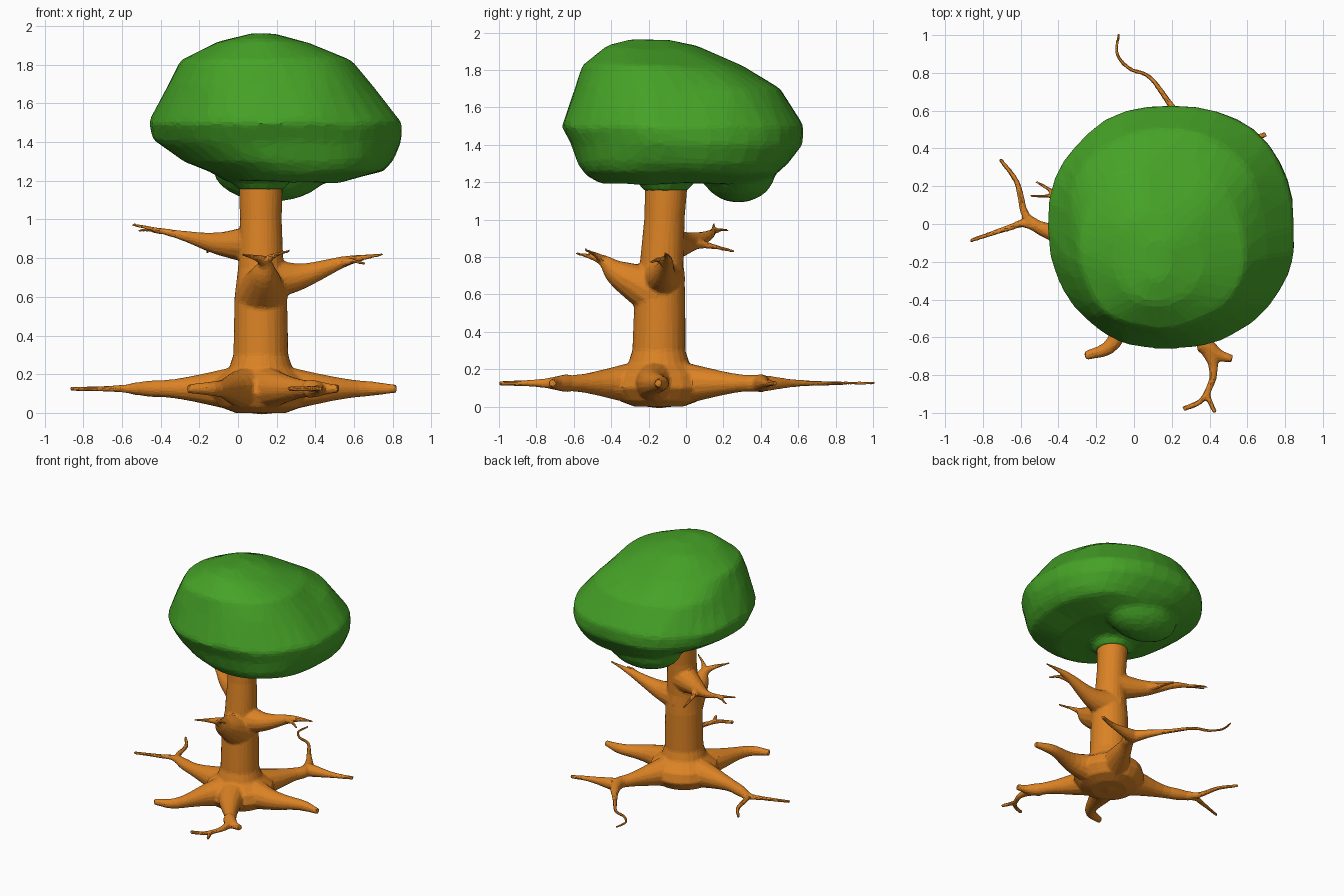
import bpy, bmesh, math
from mathutils import Vector, noise

if "Cube" in bpy.data.objects:
    bpy.data.objects.remove(bpy.data.objects["Cube"])


def material(name, rgb):
    m = bpy.data.materials.new(name)
    m.diffuse_color = (*rgb, 1)
    m.use_nodes = True
    m.node_tree.nodes["Principled BSDF"].inputs["Base Color"].default_value = m.diffuse_color
    return m


bark = material("orange bark", (0.71, 0.225, 0.018))
leaf = material("leaf green", (0.06, 0.36, 0.02))


def skin(bm, rings):
    """Join a list of point rings into a closed skin."""
    loops = [[bm.verts.new(p) for p in ring] for ring in rings]
    n = len(loops[0])
    for a, b in zip(loops, loops[1:]):
        for i in range(n):
            bm.faces.new((a[i], a[(i + 1) % n], b[(i + 1) % n], b[i]))
    bm.faces.new(loops[0][::-1])
    bm.faces.new(loops[-1])


def tube(bm, pts, radius, sides=14, steps=5):
    """Limb along a spline; radius(t, point) gives its thickness."""
    p = [Vector(q) for q in pts]
    p = [p[0] * 2 - p[1]] + p + [p[-1] * 2 - p[-2]]
    path = []
    for i in range(1, len(p) - 2):
        a, b, c, d = p[i - 1:i + 3]
        for k in range(steps):
            t = k / steps
            path.append(0.5 * (2 * b + (c - a) * t + (2 * a - 5 * b + 4 * c - d) * t * t
                               + (3 * b - a - 3 * c + d) * t ** 3))
    path.append(p[-2])
    rings, side, old, last = [], None, None, len(path) - 1
    for i, q in enumerate(path):
        tan = (path[min(i + 1, last)] - path[max(i - 1, 0)]).normalized()
        side = tan.orthogonal().normalized() if side is None else old.rotation_difference(tan) @ side
        old, up, r = tan, tan.cross(side), radius(i / last, q)
        rings.append([q + r * (side * math.cos(a) + up * math.sin(a))
                      for a in (2 * math.pi * j / sides for j in range(sides))])
    skin(bm, rings)


def finish(bm, name, mat, voxel, smooth, ratio):
    """Fuse the pieces into one carved, faceted surface."""
    bmesh.ops.recalc_face_normals(bm, faces=bm.faces[:])
    me = bpy.data.meshes.new(name)
    bm.to_mesh(me)
    bm.free()
    me.materials.append(mat)
    ob = bpy.data.objects.new(name, me)
    bpy.context.collection.objects.link(ob)
    r = ob.modifiers.new("fuse", 'REMESH')
    r.mode, r.voxel_size = 'VOXEL', voxel
    s = ob.modifiers.new("soften", 'SMOOTH')
    s.factor, s.iterations = 0.5, smooth
    d = ob.modifiers.new("facets", 'DECIMATE')
    d.ratio = ratio


def circle(cx, cy, rx, ry, z, n=24, power=1.0):
    """Ring of points; a power under 1 squares it off."""
    def soft(t):
        return math.copysign(abs(t) ** power, t)
    return [Vector((cx + rx * soft(math.cos(2 * math.pi * j / n)),
                    cy + ry * soft(math.sin(2 * math.pi * j / n)), z)) for j in range(n)]


wood = bmesh.new()

# Trunk with flared foot: (height, radius), leaning slightly back
trunk = [(0, .13), (.03, .21), (.1, .26), (.17, .24), (.23, .165), (.3, .142),
         (.6, .136), (.75, .118), (1.0, .108), (1.25, .115)]
skin(wood, [circle(.118, -.145 + .035 * max(0, z - .5) / .6, r, r, z) for z, r in trunk])

FOOT = Vector((.12, -.14, .125))


def root(*xy):
    """Root lying on the ground, thinning with distance from the trunk, knotted at the fork."""
    def radius(t, q):
        d = (q - FOOT).length
        knot = .018 * math.exp(-((d - .6) / .08) ** 2)
        return .009 + .125 * math.exp(-(d / .42) ** 1.6) + knot * (1 - t)
    tube(wood, [(x, y, FOOT.z) for x, y in xy], radius)


def branch(thick, *pts):
    """Branch tapering to a fine tip."""
    tube(wood, pts, lambda t, q: .009 + thick * (1 - t) ** 1.7)


# Left root and fork
root((.12, -.14), (-.32, -.08), (-.56, 0), (-.66, -.02), (-.87, -.09))
root((-.52, -.01), (-.58, .06), (-.62, .22), (-.71, .345))
# Front left root
root((.12, -.14), (0, -.36), (-.11, -.63), (-.26, -.7))
# Front root and forks
root((.12, -.14), (.19, -.36), (.39, -.66), (.42, -.8), (.39, -.9), (.43, -1))
root((.36, -.63), (.44, -.69), (.52, -.715))
root((.4, -.87), (.35, -.94), (.26, -.98))
# Right root
root((.12, -.14), (.42, -.18), (.66, -.13), (.82, -.15))
# Back root and right fork
root((.12, -.14), (.29, .24), (.34, .4), (.18, .65), (.08, .78), (-.02, .82), (-.09, .9), (-.08, 1.01))
root((.34, .4), (.56, .43), (.7, .475))

# Right branch and fork
branch(.12, (.12, -.13, .69), (.32, -.12, .705), (.56, -.1, .785), (.75, -.11, .82))
branch(.02, (.52, -.11, .77), (.59, -.15, .785), (.66, -.19, .77))
# Front branch and fork
branch(.13, (.12, -.16, .61), (.135, -.36, .71), (.13, -.45, .785), (.02, -.59, .82))
branch(.022, (.13, -.42, .77), (.18, -.48, .81), (.27, -.54, .84))
# Left branch and forks
branch(.1, (.1, -.11, .87), (-.1, 0, .875), (-.3, .13, .92), (-.55, .15, .975))
branch(.006, (-.4, .15, .935), (-.46, .19, .945), (-.52, .225, .94))
branch(.035, (-.08, -.01, .87), (-.14, .1, .865), (-.16, .26, .83))
finish(wood, "trunk_roots_and_branches", bark, .0095, 5, .12)

# Crown: stacked outlines (height, x min, x max, y min, y max)
outline = [(1.205, 0, .3, -.25, .2), (1.195, -.05, .52, -.46, .4), (1.245, -.14, .76, -.54, .49),
           (1.3, -.28, .81, -.58, .55), (1.4, -.43, .85, -.61, .63), (1.5, -.46, .85, -.66, .63),
           (1.7, -.37, .7, -.6, .49), (1.82, -.3, .58, -.555, .31), (1.92, -.1, .37, -.42, .06),
           (1.96, .05, .2, -.3, -.1)]
crown = bmesh.new()
skin(crown, [[p + .02 * noise.noise_vector(p * 3.5)
              for p in circle((a + b) / 2, (c + d) / 2, (b - a) / 2, (d - c) / 2, z, 36, .9)]
             for z, a, b, c, d in outline])
# Hanging lobe at the back and the collar round the trunk
for v in bmesh.ops.create_icosphere(crown, subdivisions=3, radius=1)["verts"]:
    v.co = Vector((.17 + .3 * v.co.x, .28 + .2 * v.co.y, 1.26 + .17 * v.co.z))
skin(crown, [circle(.12, -.108, r, r, z) for z, r in ((1.15, .122), (1.19, .14), (1.28, .25))])
finish(crown, "crown", leaf, .022, 5, .11)
